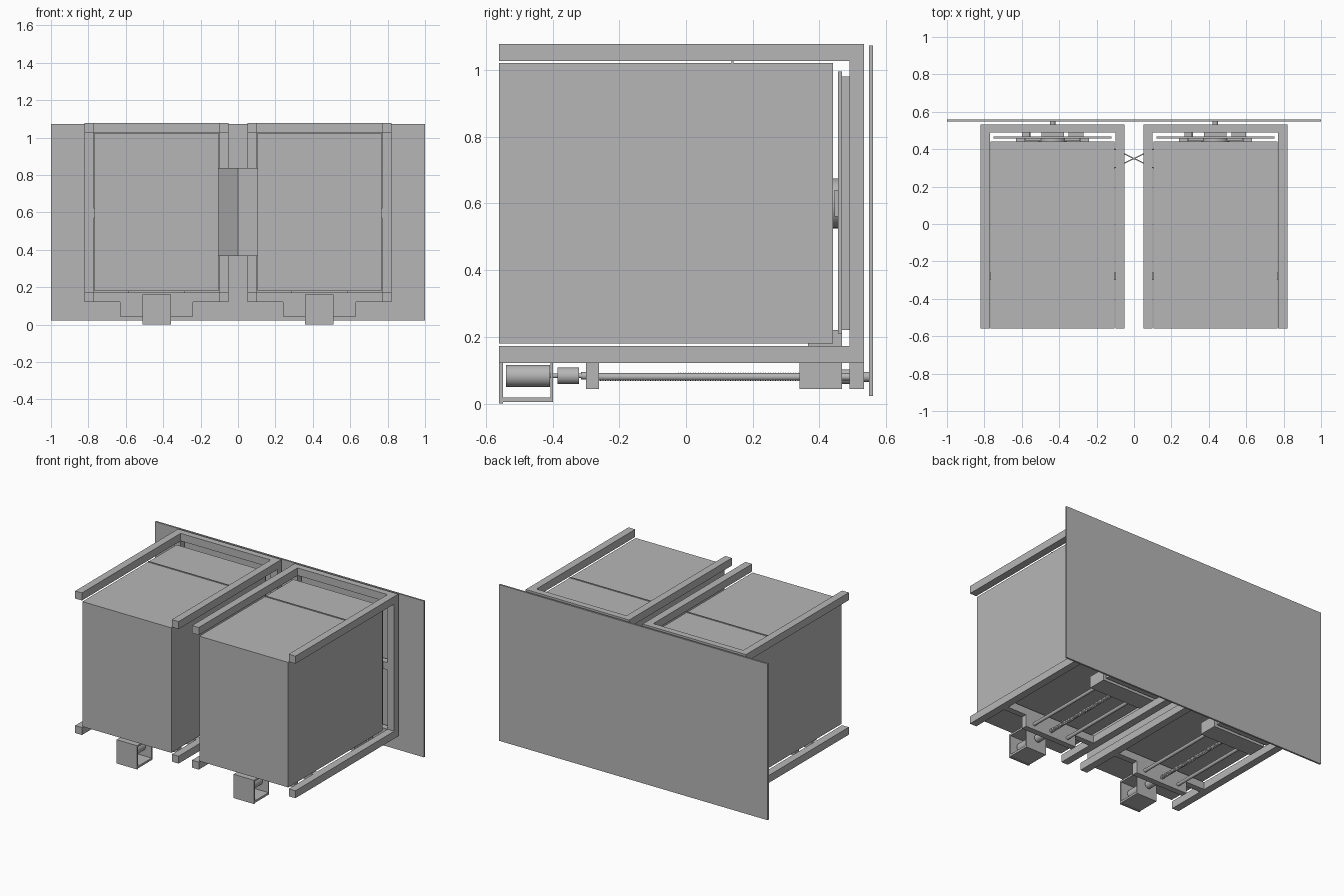
import bpy, bmesh, math
from mathutils import Matrix

cube = bpy.data.objects.get("Cube")
if cube:
    bpy.data.objects.remove(cube, do_unlink=True)

grey = bpy.data.materials.new("plain grey")
grey.use_nodes = True
colour = (0.47, 0.47, 0.47, 1)
grey.diffuse_color = colour
grey.node_tree.nodes["Principled BSDF"].inputs["Base Color"].default_value = colour


def finish(name, bm, smooth=False):
    bmesh.ops.recalc_face_normals(bm, faces=bm.faces)
    mesh = bpy.data.meshes.new(name)
    bm.to_mesh(mesh)
    bm.free()
    mesh.materials.append(grey)
    ob = bpy.data.objects.new(name, mesh)
    bpy.context.collection.objects.link(ob)
    if smooth:
        bpy.ops.object.select_all(action='DESELECT')
        ob.select_set(True)
        bpy.context.view_layer.objects.active = ob
        bpy.ops.object.shade_smooth_by_angle(angle=math.radians(35))
    return ob


def box(name, x, y, z):
    """Box given its (low, high) span on each axis."""
    bm = bmesh.new()
    spans = (x, y, z)
    size = Matrix.Diagonal([b - a for a, b in spans] + [1])
    place = Matrix.Translation([(a + b) / 2 for a, b in spans])
    bmesh.ops.create_cube(bm, size=1, matrix=place @ size)
    return finish(name, bm)


def rod(name, x, z, y, radius):
    """Cylinder lying along y."""
    bm = bmesh.new()
    place = Matrix.Translation((x, (y[0] + y[1]) / 2, z)) @ Matrix.Rotation(math.pi / 2, 4, 'X')
    bmesh.ops.create_cone(bm, cap_ends=True, segments=32, radius1=radius, radius2=radius,
                          depth=y[1] - y[0], matrix=place)
    return finish(name, bm, True)


def threaded_rod(name, x, z, y, radius, turns):
    """Ridged profile spun round the y axis."""
    bm = bmesh.new()
    step = (y[1] - y[0]) / turns
    profile = [(y[0], 0)]
    for i in range(turns):
        profile += [(y[0] + i * step, radius * 0.85), (y[0] + (i + 0.5) * step, radius)]
    profile += [(y[1], radius * 0.85), (y[1], 0)]
    verts = [bm.verts.new((x + r, py, z)) for py, r in profile]
    edges = [bm.edges.new(pair) for pair in zip(verts, verts[1:])]
    bmesh.ops.spin(bm, geom=verts + edges, cent=(x, 0, z), axis=(0, 1, 0),
                   angle=math.tau, steps=16)
    bmesh.ops.remove_doubles(bm, verts=bm.verts, dist=0.0001)
    return finish(name, bm, True)


AXLE_Z = 0.08


def build_unit(side, cx):
    def part(name, x, y, z):
        return box(f"{side}_{name}", (cx + x[0], cx + x[1]), y, z)

    def bar(name, x, z, y, radius):
        return rod(f"{side}_{name}", cx + x, z, y, radius)

    # Open frame: long rails, rear posts and cross members
    for tag, s in (("outer", -1), ("inner", 1)):
        span = sorted((s * 0.335, s * 0.385))
        part(f"{tag}_top_rail", span, (-0.56, 0.49), (1.027, 1.078))
        part(f"{tag}_bottom_rail", span, (-0.56, 0.49), (0.122, 0.172))
        part(f"{tag}_rear_post", span, (0.49, 0.533), (0.122, 1.078))
    for tag, low, high in (("top", 1.027, 1.078), ("middle", 0.57, 0.62), ("bottom", 0.122, 0.172)):
        part(f"rear_{tag}_crossbar", (-0.335, 0.335), (0.49, 0.533), (low, high))
    part("front_crossbar", (-0.335, 0.335), (-0.3, -0.26), (0.122, 0.172))

    # Cabinet body with a thin seam strip
    part("cabinet", (-0.331, 0.331), (-0.56, 0.44), (0.18, 1.021))
    part("seam_strip", (-0.331, 0.331), (0.136, 0.143), (1.02, 1.026))

    # Rear turntable, backing panel and uprights
    bar("turntable", 0, 0.6, (0.44, 0.456), 0.075)
    part("turntable_flange", (-0.145, 0.145), (0.445, 0.456), (0.56, 0.64))
    part("backing_panel", (-0.315, 0.315), (0.456, 0.468), (0.21, 0.995))
    for i, span in enumerate(((-0.165, -0.125), (-0.06, 0.06), (0.085, 0.165))):
        part(f"upright_{i + 1}", span, (0.468, 0.49), (0.22, 0.98))

    # Sliding carriage and its angle bracket
    part("carriage", (-0.195, 0.195), (0.34, 0.467), (0.043, 0.122))
    part("carriage_riser", (-0.15, 0.15), (0.365, 0.467), (0.122, 0.18))
    part("carriage_lip", (-0.15, 0.15), (0.44, 0.467), (0.18, 0.22))

    # Screw supports, screw and guide rods
    part("front_support", (-0.195, 0.195), (-0.3, -0.26), (0.043, 0.122))
    part("rear_support", (-0.195, 0.195), (0.49, 0.533), (0.043, 0.122))
    threaded_rod(f"{side}_lead_screw", cx, AXLE_Z, (-0.26, 0.49), 0.0125, 100)
    bar("screw_end", 0, AXLE_Z, (0.533, 0.549), 0.015)
    bar("screw_nut", 0, AXLE_Z, (0.467, 0.49), 0.022)
    for tag, s in (("outer", -1), ("inner", 1)):
        bar(f"{tag}_guide_rod", s * 0.13, AXLE_Z, (-0.26, 0.49), 0.011)

    # Motor, coupling and the looped bracket
    bar("motor", 0, 0.083, (-0.54, -0.408), 0.033)
    bar("motor_shaft", 0, 0.083, (-0.408, -0.3), 0.007)
    bar("coupling", 0, 0.083, (-0.385, -0.32), 0.025)
    bar("screw_collar", 0, 0.083, (-0.314, -0.3), 0.011)
    width = (-0.076, 0.076)
    part("bracket_front", width, (-0.56, -0.548), (0, 0.16))
    part("bracket_base", width, (-0.548, -0.406), (0.004, 0.018))
    part("bracket_back", width, (-0.406, -0.398), (0.004, 0.16))
    part("bracket_top", width, (-0.548, -0.406), (0.148, 0.16))


build_unit("right", -0.435)
build_unit("left", 0.435)

# Large rear panel
box("rear_panel", (-1, 1), (0.548, 0.56), (0.022, 1.073))

# Crossed thin plates between the two cabinets
for tag, s in (("first", -1), ("second", 1)):
    plate = box(f"{tag}_crossed_plate", (-0.116, 0.116), (-0.003, 0.003), (0.367, 0.838))
    plate.location.y = 0.35
    plate.rotation_euler.z = s * math.atan2(0.1, 0.21)
